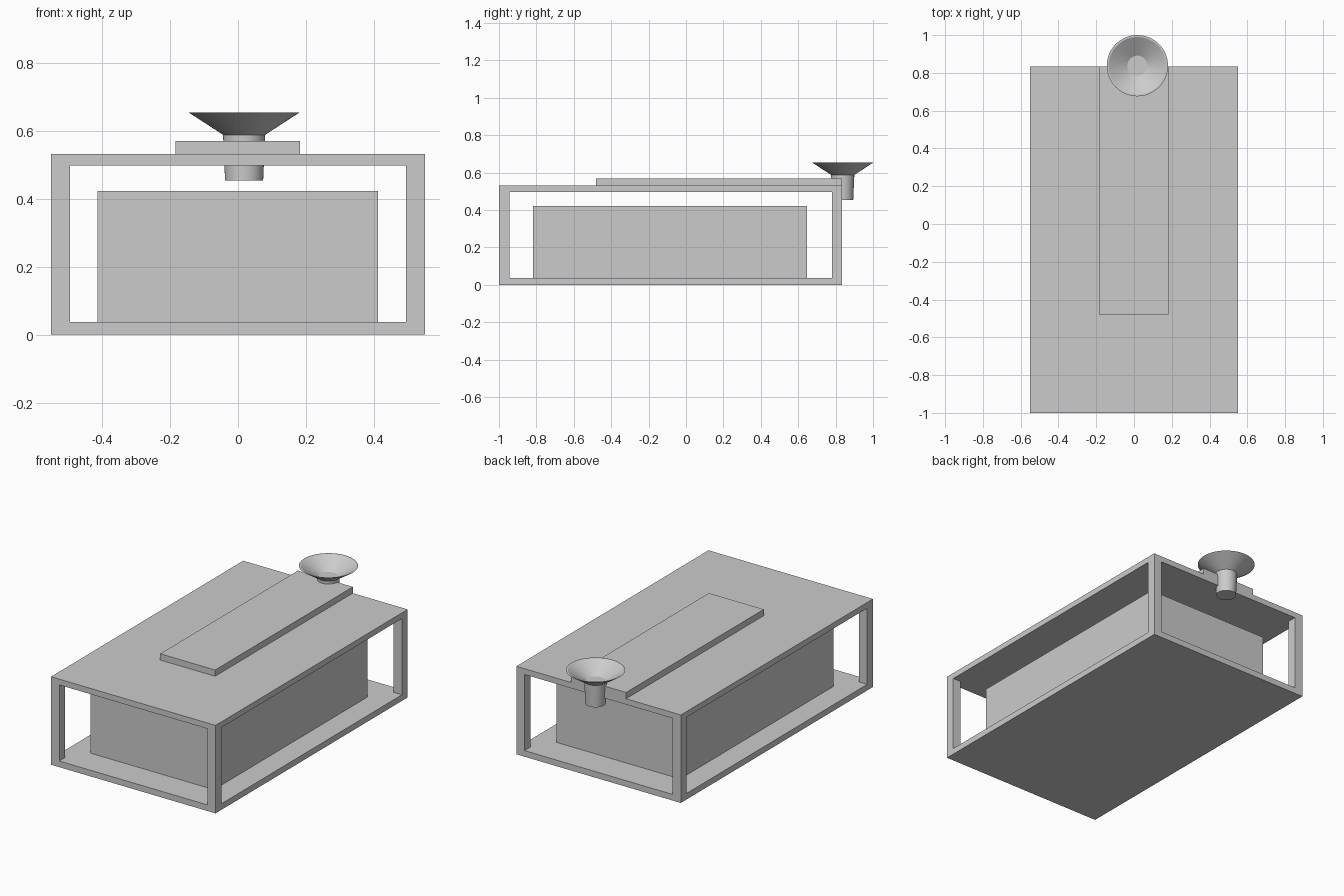
import bpy
import bmesh
import math

cube = bpy.data.objects.get("Cube")
if cube:
    bpy.data.objects.remove(cube, do_unlink=True)

# One plain grey for every part
grey = bpy.data.materials.new("light_grey")
grey.use_nodes = True
colour = (0.6, 0.6, 0.6, 1.0)
grey.diffuse_color = colour
grey.node_tree.nodes["Principled BSDF"].inputs["Base Color"].default_value = colour


def make_object(name, bm):
    bmesh.ops.recalc_face_normals(bm, faces=bm.faces)
    mesh = bpy.data.meshes.new(name)
    bm.to_mesh(mesh)
    bm.free()
    mesh.materials.append(grey)
    obj = bpy.data.objects.new(name, mesh)
    bpy.context.collection.objects.link(obj)
    return obj


def box(name, low, high):
    bm = bmesh.new()
    bmesh.ops.create_cube(bm, size=1)
    for v in bm.verts:
        for i in range(3):
            v.co[i] = low[i] if v.co[i] < 0 else high[i]
    return make_object(name, bm)


def lathe(name, profile, centre, sides=64):
    bm = bmesh.new()
    points = [bm.verts.new((r, 0, z)) for r, z in profile]
    edges = [bm.edges.new(pair) for pair in zip(points, points[1:])]
    bmesh.ops.spin(bm, geom=points + edges, axis=(0, 0, 1), cent=(0, 0, 0),
                   angle=math.tau, steps=sides)
    bmesh.ops.remove_doubles(bm, verts=bm.verts, dist=0.0001)
    bmesh.ops.translate(bm, verts=bm.verts, vec=centre)
    obj = make_object(name, bm)
    bpy.ops.object.select_all(action="DESELECT")
    obj.select_set(True)
    bpy.context.view_layer.objects.active = obj
    bpy.ops.object.shade_smooth_by_angle(angle=math.radians(25))
    return obj


# Outer frame: floor, roof and four corner posts
half, front, back = 0.55, -1.0, 0.835
floor_top, roof_base, roof_top, post = 0.037, 0.497, 0.532, 0.055
box("floor_slab", (-half, front, 0), (half, back, floor_top))
box("roof_slab", (-half, front, roof_base), (half, back, roof_top))
for side, x in (("right", -half), ("left", half - post)):
    for end, y in (("front", front), ("back", back - post)):
        box(f"{end}_{side}_post", (x, y, floor_top), (x + post, y + post, roof_base))

# Solid block inside the frame
box("inner_block", (-0.414, -0.818, floor_top), (0.412, 0.647, 0.422))

# Raised strip on the roof
box("roof_strip", (-0.184, -0.48, roof_top), (0.183, back, 0.57))

# Shallow funnel bowl on a tapered stem at the back edge
lathe("funnel",
      [(0, 0.453), (0.056, 0.453), (0.062, 0.588), (0.162, 0.653),
       (0.152, 0.653), (0.053, 0.59), (0, 0.59)],
      (0.018, 0.838, 0))
